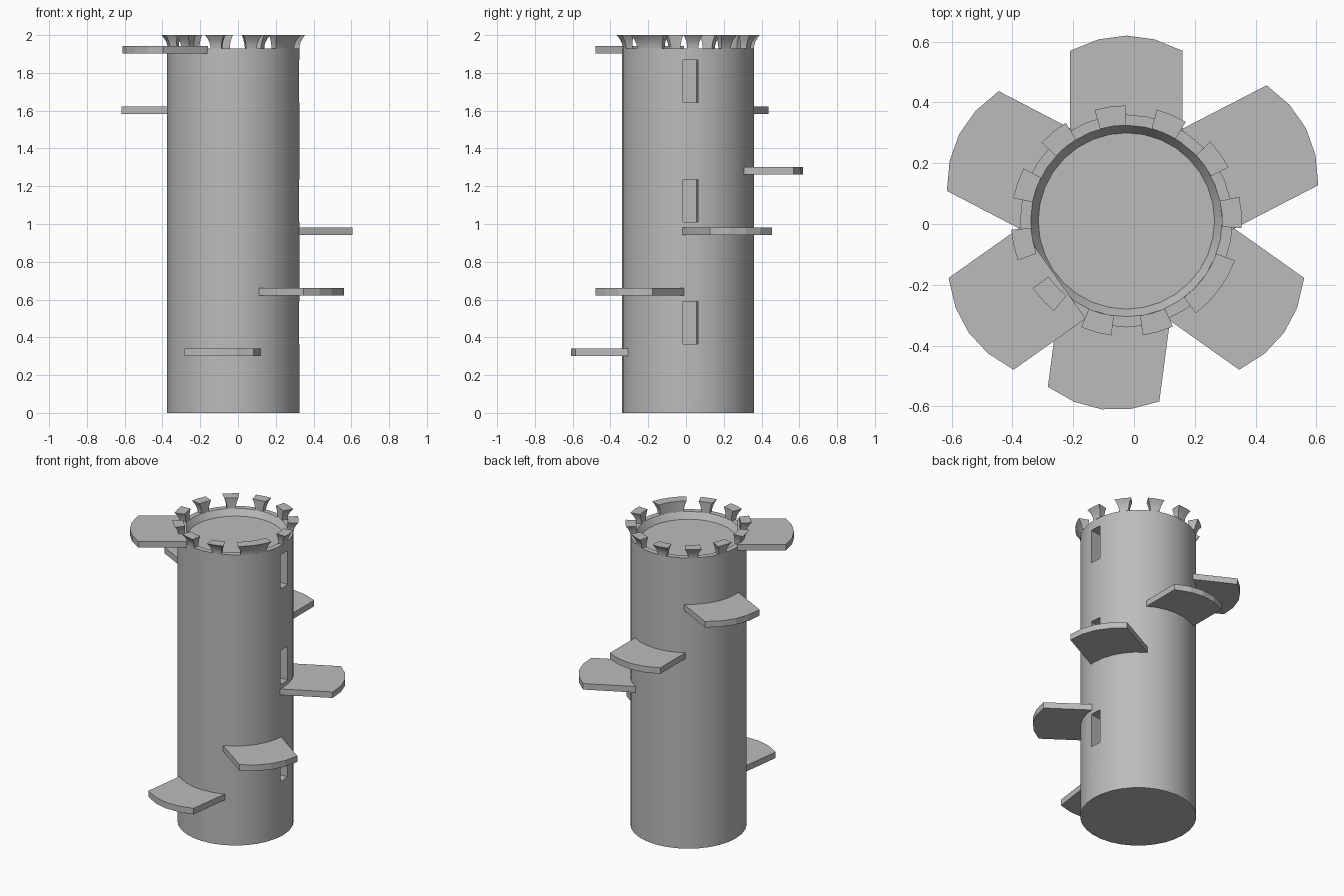
import bpy, bmesh, math
from mathutils import Matrix, Vector

if "Cube" in bpy.data.objects:
    bpy.data.objects.remove(bpy.data.objects["Cube"])

CENTRE = Vector((-0.025, 0.01, 0))
RADIUS, RIM_Z = 0.35, 1.93

stone = bpy.data.materials.new("grey stone")
stone.use_nodes = True
GREY = (0.5, 0.5, 0.5, 1)
stone.diffuse_color = GREY
stone.node_tree.nodes["Principled BSDF"].inputs["Base Color"].default_value = GREY


def polar(r, degrees, z):
    a = math.radians(degrees)
    return Vector((r * math.cos(a), r * math.sin(a), z))


def finish(name, bm, matrix=Matrix()):
    bmesh.ops.recalc_face_normals(bm, faces=bm.faces)
    mesh = bpy.data.meshes.new(name)
    bm.to_mesh(mesh)
    bm.free()
    mesh.materials.append(stone)
    obj = bpy.data.objects.new(name, mesh)
    obj.matrix_world = Matrix.Translation(CENTRE) @ matrix
    bpy.context.collection.objects.link(obj)
    return obj


def activate(obj):
    bpy.ops.object.select_all(action="DESELECT")
    obj.select_set(True)
    bpy.context.view_layer.objects.active = obj


def bridge(bm, rings):
    # closed loops stacked into a capped solid
    loops = [[bm.verts.new(p) for p in ring] for ring in rings]
    for low, high in zip(loops, loops[1:]):
        for i in range(len(low)):
            j = (i + 1) % len(low)
            bm.faces.new((low[i], low[j], high[j], high[i]))
    bm.faces.new(loops[0][::-1])
    bm.faces.new(loops[-1])


# Tower shaft with a sunken roof inside its rim
bm = bmesh.new()
sides = 32
profile = [(RADIUS, 0), (RADIUS, RIM_Z), (0.315, RIM_Z), (0.29, 1.89)]
bridge(bm, [[polar(r, 360 * i / sides, z) for i in range(sides)] for r, z in profile])
tower = finish("tower", bm)

# Window recesses, all on one side
for z in (0.478, 1.122, 1.757):
    bm = bmesh.new()
    bmesh.ops.create_cube(bm, size=1)
    turn = Matrix.Rotation(math.radians(6), 4, "Z")
    place = Matrix.Translation((RADIUS, 0.015, z)) @ turn @ Matrix.Diagonal((0.2, 0.08, 0.225, 1))
    cutter = finish("window_cutter", bm, place)
    cutter.hide_render = True
    cut = tower.modifiers.new("window", "BOOLEAN")
    cut.operation, cut.solver, cut.object = "DIFFERENCE", "EXACT", cutter
    activate(tower)
    bpy.ops.object.modifier_apply(modifier=cut.name)
    bpy.data.objects.remove(cutter)
activate(tower)
bpy.ops.object.shade_smooth_by_angle(angle=math.radians(30))


# Battlements that flare outward and sideways toward the top
def merlon(name, angle, half_top, segments):
    bm = bmesh.new()
    rings = []
    for level in range(5):
        t = level / 4
        half = half_top - 3 * (1 - t * t)
        outer = RADIUS + 0.03 * t * t
        z = RIM_Z - 0.002 + (2 - RIM_Z + 0.002) * t
        sweep = [angle - half + 2 * half * i / segments for i in range(segments + 1)]
        rings.append([polar(outer, a, z) for a in sweep]
                     + [polar(0.315, a, z) for a in reversed(sweep)])
    bridge(bm, rings)
    activate(finish(name, bm))
    bpy.ops.object.shade_smooth_by_angle(angle=math.radians(30))


for k in range(10):
    merlon(f"merlon_{k + 1}", -74 - 31.3 * k, 7.8, 2)
merlon("wide_merlon", -36.5, 16.5, 4)

# Spiral steps: parallel sides and a bowed outer edge
steps = [(-97.5, 0.575), (-35.3, 0.586), (27.3, 0.615),
         (90, 0.56), (152.5, 0.57), (-144.7, 0.586)]
HALF, BOW = 0.185, 0.05
for k, (angle, reach) in enumerate(steps):
    outline = [(0.295, -HALF)]
    for i in range(5):
        u = i / 2 - 1
        outline.append((reach + BOW * (1 - u * u), HALF * u))
    outline.append((0.295, HALF))
    bottom = 0.3 + 0.3205 * k
    bm = bmesh.new()
    bridge(bm, [[(x, y, z) for x, y in outline] for z in (bottom, bottom + 0.04)])
    finish(f"step_{k + 1}", bm, Matrix.Rotation(math.radians(angle), 4, "Z"))
